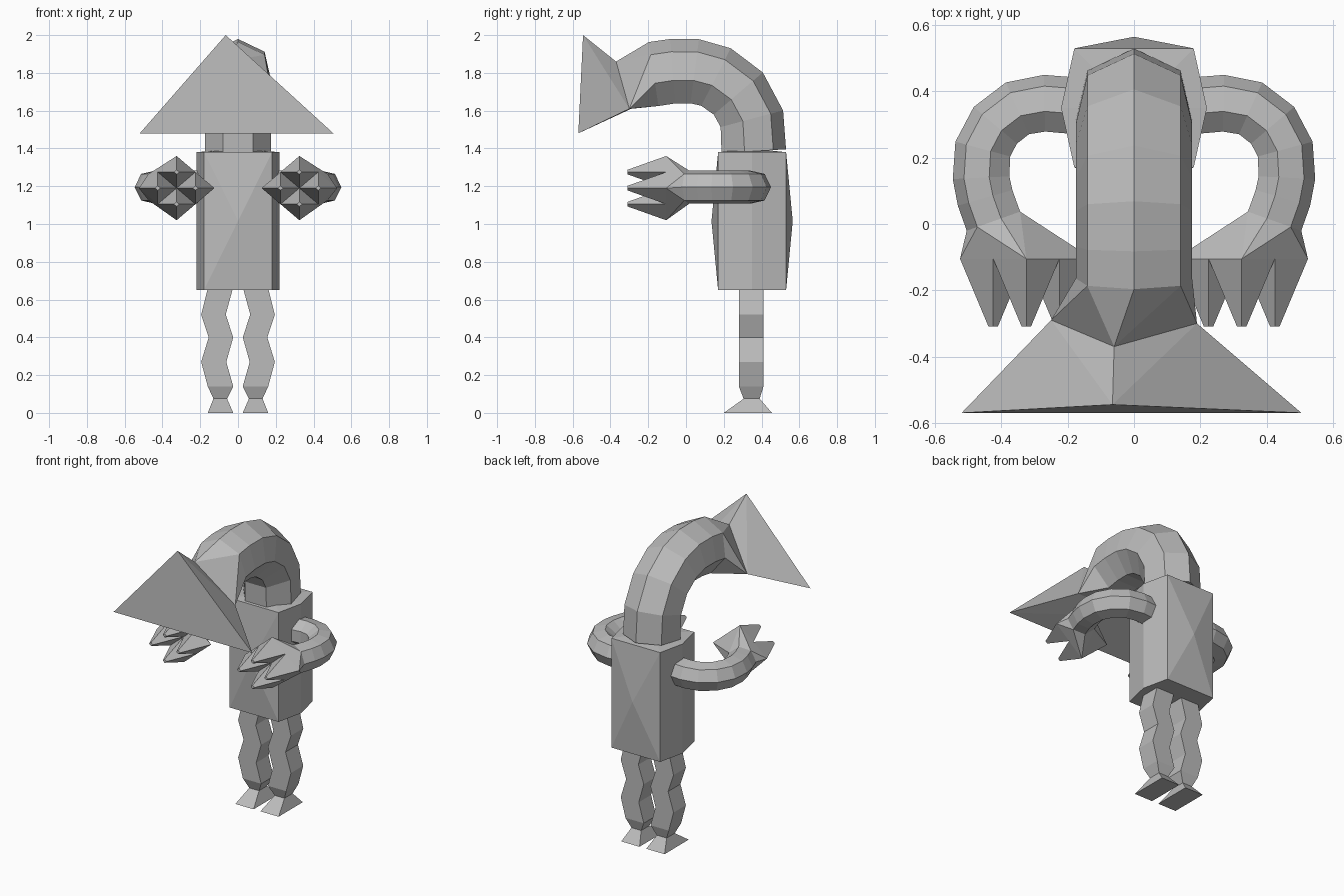
import bpy, bmesh, math
from mathutils import Vector

if "Cube" in bpy.data.objects:
    bpy.data.objects.remove(bpy.data.objects["Cube"])

grey = bpy.data.materials.new("plain grey")
grey.diffuse_color = (0.5, 0.5, 0.5, 1)
grey.use_nodes = True
grey.node_tree.nodes["Principled BSDF"].inputs["Base Color"].default_value = grey.diffuse_color


def finish(name, bm):
    bmesh.ops.recalc_face_normals(bm, faces=bm.faces)
    me = bpy.data.meshes.new(name)
    bm.to_mesh(me)
    bm.free()
    me.materials.append(grey)
    ob = bpy.data.objects.new(name, me)
    bpy.context.collection.objects.link(ob)
    return ob


def loft(name, rings):
    bm = bmesh.new()
    vs = [[bm.verts.new(p) for p in r] for r in rings]
    n = len(rings[0])
    for a, b in zip(vs, vs[1:]):
        for i in range(n):
            j = (i + 1) % n
            bm.faces.new((a[i], a[j], b[j], b[i]))
    bm.faces.new(vs[0])
    bm.faces.new(vs[-1])
    return finish(name, bm)


def hull(name, pts):
    bm = bmesh.new()
    for p in pts:
        bm.verts.new(p)
    res = bmesh.ops.convex_hull(bm, input=bm.verts)
    loose = [v for v in bm.verts if not v.link_faces]
    bmesh.ops.delete(bm, geom=loose, context='VERTS')
    return finish(name, bm)


def tube_rings(path, axis, r):
    """Seven-sided rings with one corner on the outside of the bend."""
    path, axis, rings = [Vector(p) for p in path], Vector(axis), []
    for i, p in enumerate(path):
        t = (path[min(i + 1, len(path) - 1)] - path[max(i - 1, 0)]).normalized()
        out = t.cross(axis)
        rings.append([p + r * (math.cos(a) * out + math.sin(a) * axis)
                      for a in (k * math.tau / 7 for k in range(7))])
    return rings


def mirror(ob):
    m = ob.modifiers.new("mirror", 'MIRROR')
    m.use_mirror_merge = False
    m.use_clip = False


# Body: ridged sides, shallow pyramids on front, back and top
outline = [(-.18, .17), (.18, .17), (.22, .35), (.18, .53), (-.18, .53), (-.22, .35)]
body = loft("body", [[(x, y, z) for x, y in outline] for z in (.65, 1.38)])
bm = bmesh.new()
bm.from_mesh(body.data)
bm.normal_update()
for f in list(bm.faces):
    n = f.normal.copy()
    lift = .02 if n.z > .9 else .035
    if abs(n.y) > .99 or n.z > .9:
        v = bmesh.ops.poke(bm, faces=[f])["verts"][0]
        v.co += n * lift
bm.to_mesh(body.data)
bm.free()

# Curved neck
neck_path = [(0, .35, 1.385), (0, .34, 1.555), (0, .27, 1.685), (0, .155, 1.77),
             (0, .045, 1.80), (0, -.07, 1.80), (0, -.17, 1.785)]
rings = tube_rings(neck_path, (1, 0, 0), .18)
loft("neck", rings)

# Head: neck narrows to a triangle, then flares to a flat triangular face
throat = [(-.06, -.37, 1.86), (-.25, -.29, 1.61), (.19, -.30, 1.61)]
face = [(-.065, -.545, 2.0), (-.52, -.57, 1.48), (.505, -.57, 1.48)]
hull("neck_end", rings[-1] + throat)
hull("head", throat + face)

# Arms
arm_path = [(.15, .35, 1.195), (.27, .36, 1.195), (.35, .345, 1.195), (.415, .295, 1.195),
            (.452, .225, 1.195), (.457, .14, 1.195), (.445, .08, 1.195), (.42, .01, 1.195)]
arm_rings = tube_rings(arm_path, (0, 0, -1), .09)
mirror(loft("arm", arm_rings))

# Hands: diamond palm with four tapering fingers
cx, cz, hx, hz, py = .325, 1.19, .2, .17, -.105


def diamond(x, z, sx, sz, y):
    return [(x + sx, y, z), (x, y, z + sz), (x - sx, y, z), (x, y, z - sz)]


palm = diamond(cx, cz, hx, hz, py)
mirror(hull("palm", palm + arm_rings[-1]))
for k, (dx, dz) in enumerate([(1, 0), (0, 1), (-1, 0), (0, -1)]):
    # each finger grows out of one quarter of the palm
    x, z = cx + dx * hx / 2, cz + dz * hz / 2
    mirror(loft("finger_%d" % (k + 1),
                [diamond(x, z, hx / 2, hz / 2, py), diamond(x, z, .014, .012, -.31)]))

# Legs: wavy square columns with narrow ankles and flared feet
leg = [(0, .025, .16, .2, .455), (.075, .058, .13, .305, .39), (.14, .025, .16, .28, .41),
       (.27, .062, .195, .28, .41), (.40, .025, .155, .28, .41), (.52, .065, .195, .28, .41),
       (.66, .027, .16, .28, .41)]
mirror(loft("leg", [[(a, c, z), (b, c, z), (b, d, z), (a, d, z)] for z, a, b, c, d in leg]))
